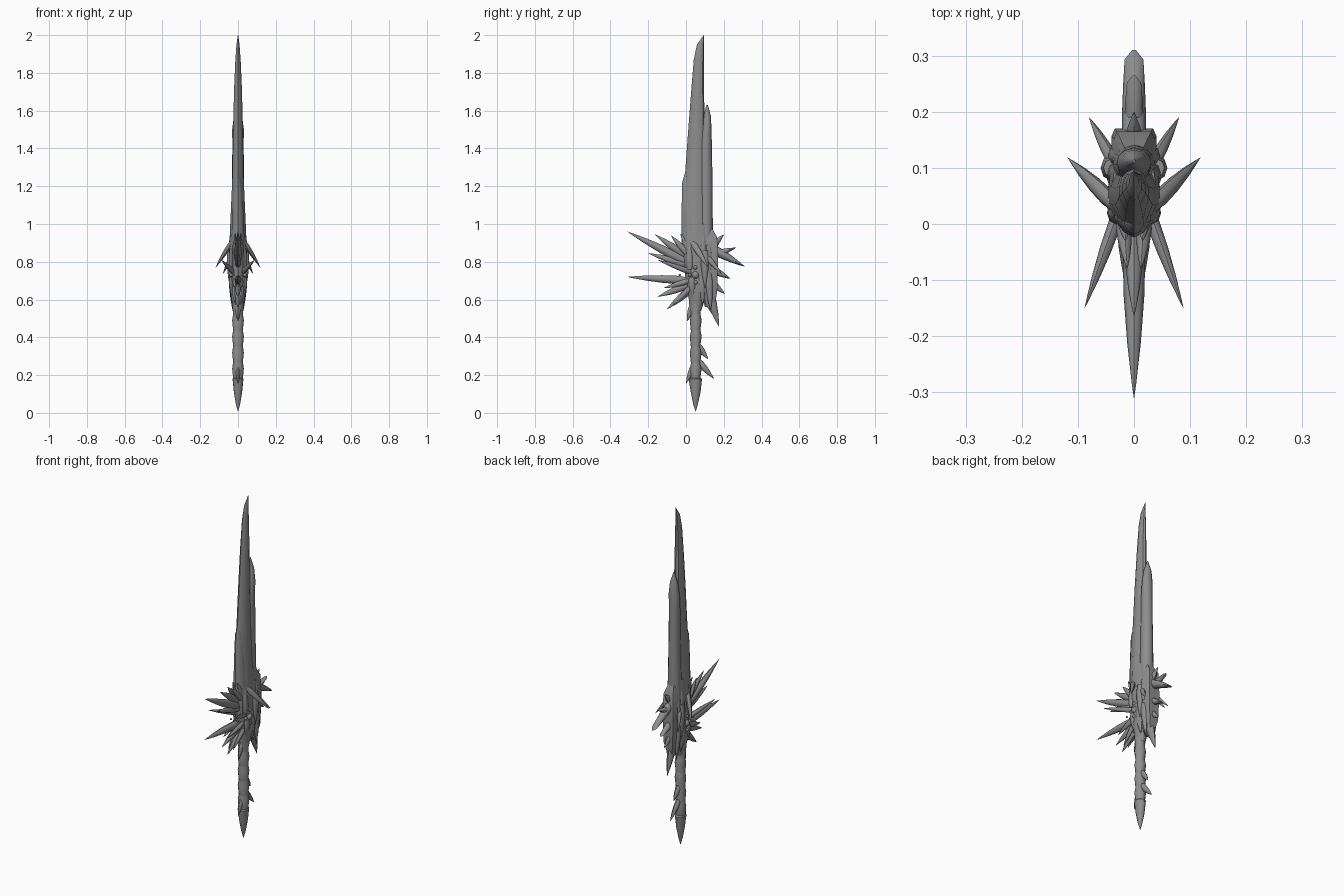
import bpy, math
from mathutils import Vector

STEEL = bpy.data.materials.new("dark_steel")
STEEL.diffuse_color = (0.27, 0.27, 0.27, 1)


def make_object(name, verts, faces, angle=35):
    me = bpy.data.meshes.new(name)
    me.from_pydata(verts, [], faces)
    me.update()
    me.materials.append(STEEL)
    for p in me.polygons:
        p.use_smooth = True
    me.set_sharp_from_angle(angle=math.radians(angle))
    ob = bpy.data.objects.new(name, me)
    bpy.context.collection.objects.link(ob)
    return ob


def skin(name, rings, angle=35):
    """Bridge equal-length rings and cap both ends."""
    n = len(rings[0])
    verts = [v for r in rings for v in r]
    faces = [list(range(n))[::-1]]
    for i in range(len(rings) - 1):
        for j in range(n):
            k = (j + 1) % n
            faces.append([i * n + j, i * n + k, (i + 1) * n + k, (i + 1) * n + j])
    faces.append([(len(rings) - 1) * n + j for j in range(n)])
    return make_object(name, verts, faces, angle)


def loft(name, stations, section, angle=35):
    """Stations are (z, y front, y back, half thickness)."""
    return skin(name, [[(sx * h, a + (b - a) * sy, z) for sx, sy in section]
                       for z, a, b, h in stations], angle)


def spike(name, base, tip, w=0.02, thick=0.8, blunt=0.0):
    """Leaf-shaped thorn; w is half width in the side plane, blunt keeps it wide in x."""
    base, tip = Vector(base), Vector(tip)
    d = (tip - base).normalized()
    side = Vector((1, 0, 0))
    side = (side - d * side.dot(d)).normalized()
    up = d.cross(side)
    rings = []
    for t, r in ((0, .7), (.2, 1), (.45, .9), (.7, .6), (.92, .2), (1, .015)):
        c = base.lerp(tip, t)
        rx = r + blunt * (1 - r) * (1 if t < .95 else .2)
        rings.append([c + side * math.cos(a) * rx * w * thick + up * math.sin(a) * r * w
                      for a in (math.tau * k / 8 for k in range(8))])
    return skin(name, rings, 50)


LENS = [(0, 0), (.55, .12), (1, .4), (1, .62), (.6, .9), (0, 1),
        (-.6, .9), (-1, .62), (-1, .4), (-.55, .12)]
OVAL = [(math.sin(a), .5 - .5 * math.cos(a)) for a in (math.tau * k / 12 for k in range(12))]
BOX = [(.6, 0), (1, .15), (1, .85), (.85, 1), (-.85, 1), (-1, .85), (-1, .15), (-.6, 0)]

# Main blade, with a step in its front edge
loft("main_blade", [(.68, .0, .10, .038), (.87, -.02, .12, .046), (1.0, -.021, .12, .041),
                    (1.18, -.02, .115, .033), (1.25, -.006, .11, .03), (1.5, .012, .10, .026),
                    (1.71, .028, .095, .021), (1.87, .041, .094, .014),
                    (1.95, .058, .094, .008), (2.0, .093, .095, .001)], LENS)

# Ridge plate on the lower front edge
loft("front_edge_plate", [(.85, -.024, .06, .036), (1.05, -.024, .05, .03),
                          (1.22, -.02, .03, .018), (1.27, -.006, .01, .003)], LENS)

# Rear spine blade
loft("back_blade", [(.75, .07, .14, .04), (.94, .07, .142, .038), (1.18, .07, .141, .032),
                    (1.42, .075, .137, .03), (1.5, .085, .135, .031),
                    (1.57, .093, .132, .022), (1.63, .108, .116, .002)], OVAL)

# Guard core
loft("guard_core", [(.54, .02, .08, .026), (.6, .015, .1, .034), (.65, .005, .13, .046),
                    (.72, .0, .14, .042), (.8, -.015, .14, .045), (.9, -.02, .145, .046),
                    (1.0, .0, .13, .04)], OVAL)

# Back armour of the guard
loft("guard_back_plate", [(.56, .1, .15, .012), (.64, .08, .165, .034), (.8, .08, .17, .04),
                          (.93, .08, .165, .036), (1.02, .09, .115, .008)], BOX)

# Handle made of overlapping bulged segments, and pommel point
stations = []
for i in range(5):
    z = .60 - i * .085
    stations += [(z, .026, .078, .027), (z - .025, .02, .083, .031), (z - .075, .025, .076, .026)]
stations += [(.18, .014, .085, .029), (.11, .025, .077, .022),
             (.05, .037, .064, .012), (.008, .05, .052, .001)]
loft("handle", stations[::-1], OVAL)

# Thorns on the handle: base y, z, tip y, z, width
for i, (by, bz, ty, tz, w) in enumerate([(.06, .36, .117, .285, .018), (.06, .28, .148, .18, .018),
                                         (.04, .25, .0, .155, .015), (.04, .58, .005, .485, .018)]):
    spike(f"handle_thorn_{i}", (0, by, bz), (0, ty, tz), w)

# Centre thorns of the guard: base y, z, tip y, z, width, bluntness from above
CENTRE = [(.02, .79, -.31, .96, .024, 0), (.02, .70, -.31, .72, .022, 0),
          (.02, .78, -.2, .845, .02, 0), (.0, .83, -.165, .945, .02, 0),
          (.02, .68, -.15, .615, .02, 0), (.03, .66, -.10, .55, .02, 0),
          (.1, .89, .31, .775, .026, .7), (.1, .82, .265, .875, .022, .6),
          (.1, .78, .235, .71, .022, .6), (.1, .84, .2, .945, .024, 0),
          (.1, .72, .205, .63, .022, 0), (.11, .68, .175, .455, .027, 0),
          (.09, .66, .14, .52, .02, 0), (.1, .93, .11, 1.02, .02, 0)]
for i, (by, bz, ty, tz, w, blunt) in enumerate(CENTRE):
    spike(f"guard_thorn_{i}", (0, by, bz), (0, ty, tz), w, .85, blunt)

# Mirrored side thorns: base xyz, tip xyz, width
SIDE = [((.02, .04, .74), (.088, -.15, .81), .015), ((.03, .03, .91), (.118, .118, .77), .017),
        ((.025, .09, .85), (.08, .19, .735), .015), ((.02, .01, .84), (.012, -.08, .94), .017),
        ((.02, .02, .70), (.012, -.12, .66), .015), ((.02, .03, .67), (.015, -.07, .57), .015),
        ((.02, .02, .86), (.015, -.03, .95), .015), ((.042, .1, .86), (.042, .1, .66), .022)]
# Upright and hanging scale shards lying on the guard flanks
for y, z0, z1 in ((.02, .76, .94), (.05, .82, 1.03), (.09, .8, 1.0), (.12, .76, .94)):
    SIDE.append(((.032, y, z0), (.03, y, z1), .021))
for y, z0, z1 in ((.03, .72, .60), (.08, .72, .57), (.12, .74, .54)):
    SIDE.append(((.034, y, z0), (.028, y + .01, z1), .02))
for s in (1, -1):
    for i, (b, t, w) in enumerate(SIDE):
        spike(f"side_thorn_{i}_{s}", (s * b[0], b[1], b[2]), (s * t[0], t[1], t[2]), w)
    # Gem and beads on the guard flank
    for j, (x, y, z, r) in enumerate([(.034, .05, .73, .02), (.038, .05, .77, .011),
                                      (.038, .05, .69, .011), (.036, .02, .73, .009),
                                      (.022, -.033, .73, .006)]):
        bpy.ops.mesh.primitive_uv_sphere_add(segments=16, ring_count=10, radius=r,
                                             location=(s * x, y, z))
        bead = bpy.context.object
        bead.name = f"flank_bead_{j}_{s}"
        bead.data.materials.append(STEEL)
        for p in bead.data.polygons:
            p.use_smooth = True
